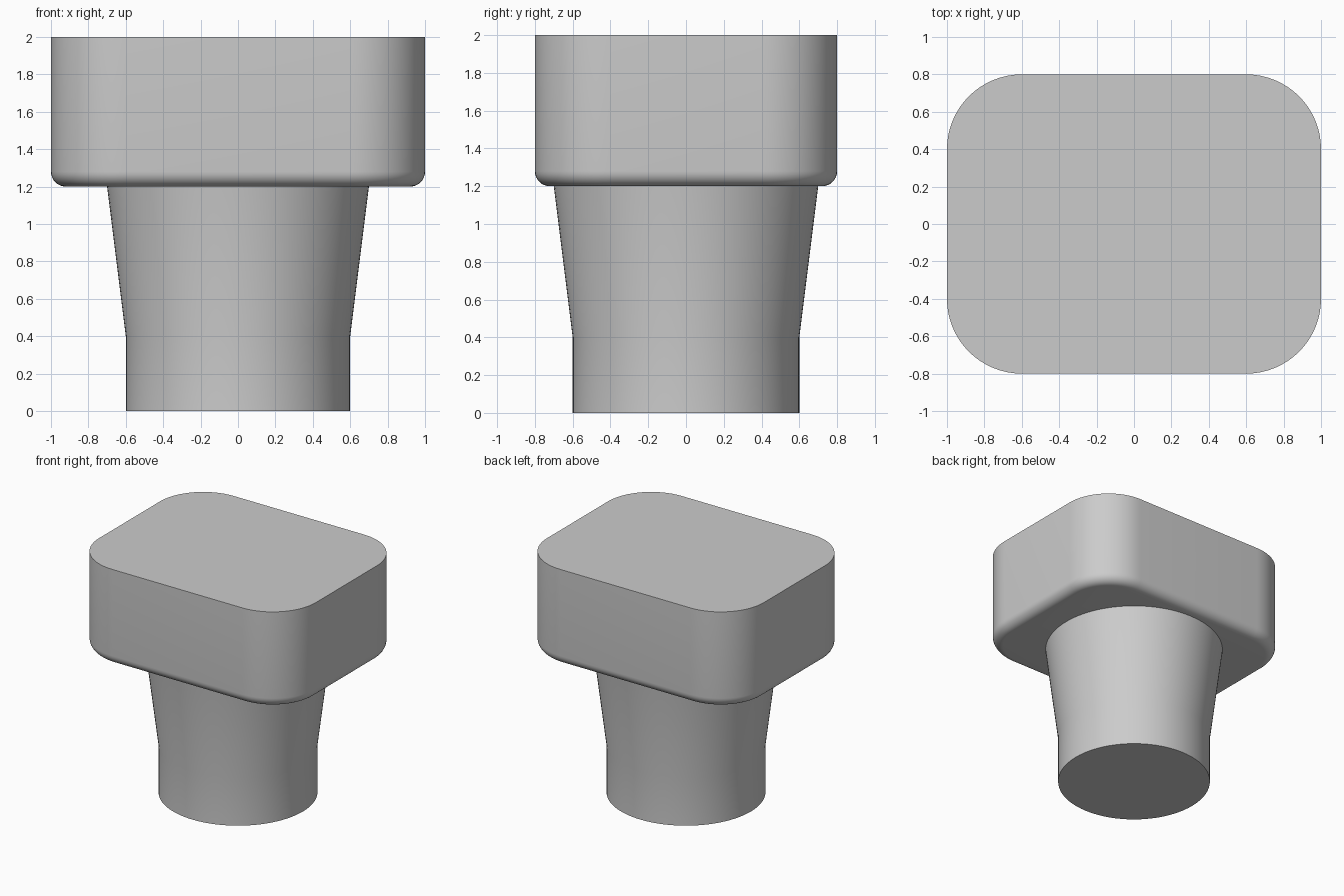
import bpy, bmesh, math

default = bpy.data.objects.get("Cube")
if default:
    bpy.data.objects.remove(default, do_unlink=True)

GREY = (0.6, 0.6, 0.6, 1)
grey = bpy.data.materials.new("plain grey")
grey.use_nodes = True
grey.diffuse_color = GREY
grey.node_tree.nodes["Principled BSDF"].inputs["Base Color"].default_value = GREY


def rounded_outline(half_x, half_y, radius, steps):
    """Counter-clockwise outline of a rectangle with round corners."""
    points = []
    for corner, (sx, sy) in enumerate([(1, 1), (-1, 1), (-1, -1), (1, -1)]):
        for i in range(steps + 1):
            a = (corner + i / steps) * math.pi / 2
            points.append((sx * (half_x - radius) + radius * math.cos(a),
                           sy * (half_y - radius) + radius * math.sin(a)))
    return points


def circle(radius, steps):
    return [(radius * math.cos(math.tau * i / steps),
             radius * math.sin(math.tau * i / steps)) for i in range(steps)]


def loft(name, sections):
    """Skin a closed solid through (outline, height) sections, bottom to top."""
    bm = bmesh.new()
    rings = [[bm.verts.new((x, y, z)) for x, y in outline]
             for outline, z in sections]
    for low, high in zip(rings, rings[1:]):
        for i in range(len(low)):
            j = (i + 1) % len(low)
            bm.faces.new((low[i], low[j], high[j], high[i]))
    bm.faces.new(rings[0][::-1])
    bm.faces.new(rings[-1])
    mesh = bpy.data.meshes.new(name)
    bm.to_mesh(mesh)
    bm.free()
    mesh.materials.append(grey)
    obj = bpy.data.objects.new(name, mesh)
    bpy.context.collection.objects.link(obj)
    bpy.ops.object.select_all(action='DESELECT')
    obj.select_set(True)
    bpy.context.view_layer.objects.active = obj
    bpy.ops.object.shade_smooth_by_angle(angle=math.radians(35))
    return obj


# Round stem: straight foot, then a flare up to the head
loft("stem", [(circle(0.6, 96), 0), (circle(0.6, 96), 0.4), (circle(0.7, 96), 1.2)])

# Head: rounded block with a filleted lower edge and a sharp top edge
BOTTOM, TOP, FILLET, STEPS = 1.2, 2.0, 0.08, 8
sections = []
for k in range(STEPS + 1):
    a = k / STEPS * math.pi / 2
    inset = FILLET * (1 - math.sin(a))
    sections.append((rounded_outline(1 - inset, 0.8 - inset, 0.4 - inset, 16),
                     BOTTOM + FILLET * (1 - math.cos(a))))
sections.append((rounded_outline(1, 0.8, 0.4, 16), TOP))
loft("head", sections)
